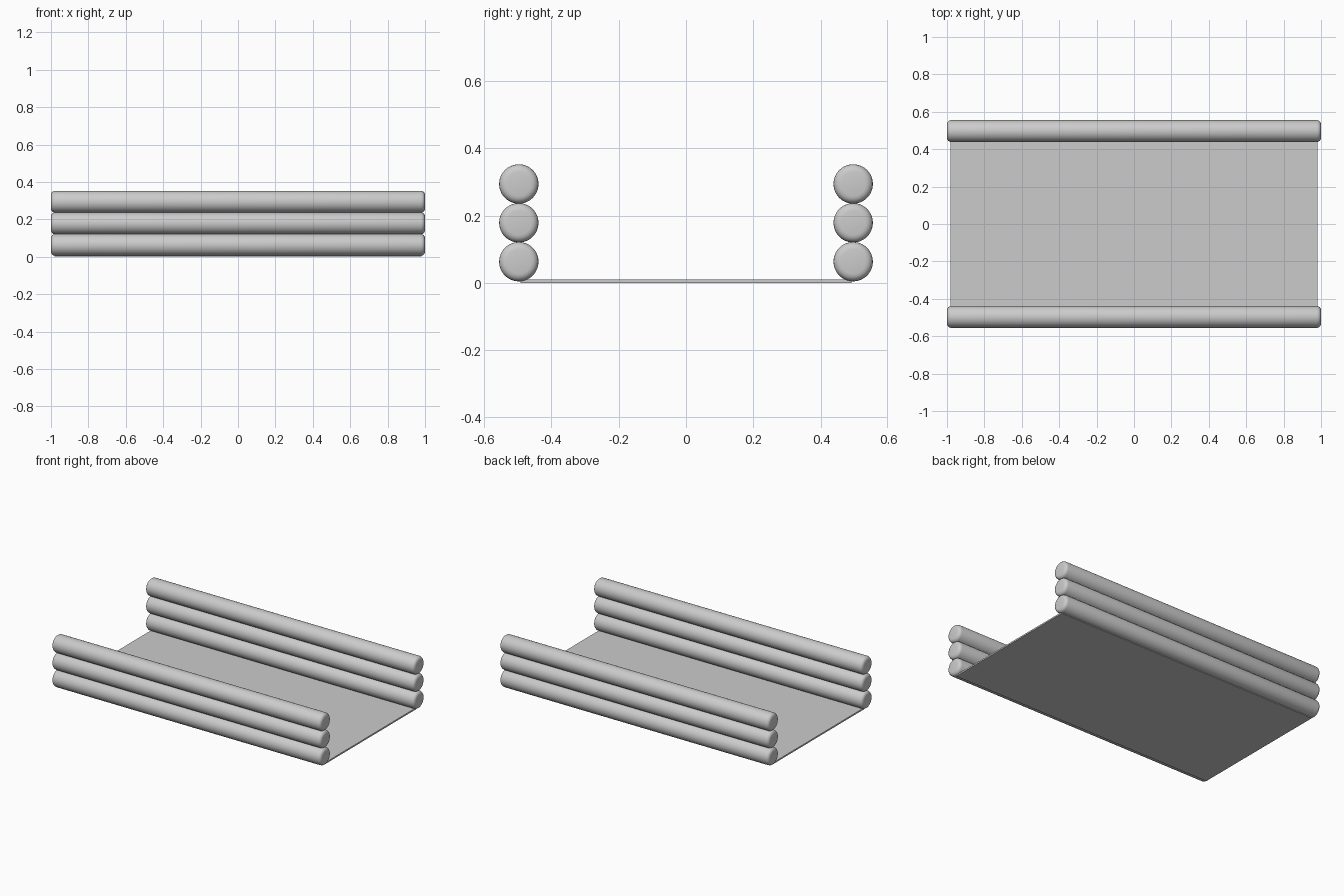
import bpy
import math

if "Cube" in bpy.data.objects:
    bpy.data.objects.remove(bpy.data.objects["Cube"])

R = 0.0585        # log radius
ROUND = 0.022     # rounding at log ends


def add_log(name, y, z):
    # Horizontal log along x with rounded end rims
    bpy.ops.mesh.primitive_cylinder_add(
        vertices=48, radius=R, depth=2.0,
        location=(0, y, z), rotation=(0, math.pi / 2, 0))
    log = bpy.context.object
    log.name = name
    bpy.ops.object.transform_apply(location=False, rotation=True, scale=True)
    bevel = log.modifiers.new("rounded_ends", 'BEVEL')
    bevel.width = ROUND
    bevel.segments = 4
    bevel.limit_method = 'ANGLE'
    bevel.angle_limit = math.radians(40)
    bpy.ops.object.modifier_apply(modifier=bevel.name)
    bpy.ops.object.shade_smooth_by_angle(angle=math.radians(35))


# Side walls: three stacked logs at front and back
for side, y in (("front", -0.497), ("back", 0.497)):
    for i in range(3):
        add_log(f"{side}_log_{i + 1}", y, 0.063 + i * 0.1155)

# Thin floor sheet
bpy.ops.mesh.primitive_cube_add(size=1, location=(0, 0, 0.005))
floor = bpy.context.object
floor.name = "floor_sheet"
floor.scale = (1.96, 0.985, 0.01)
bpy.ops.object.transform_apply(location=False, rotation=False, scale=True)
